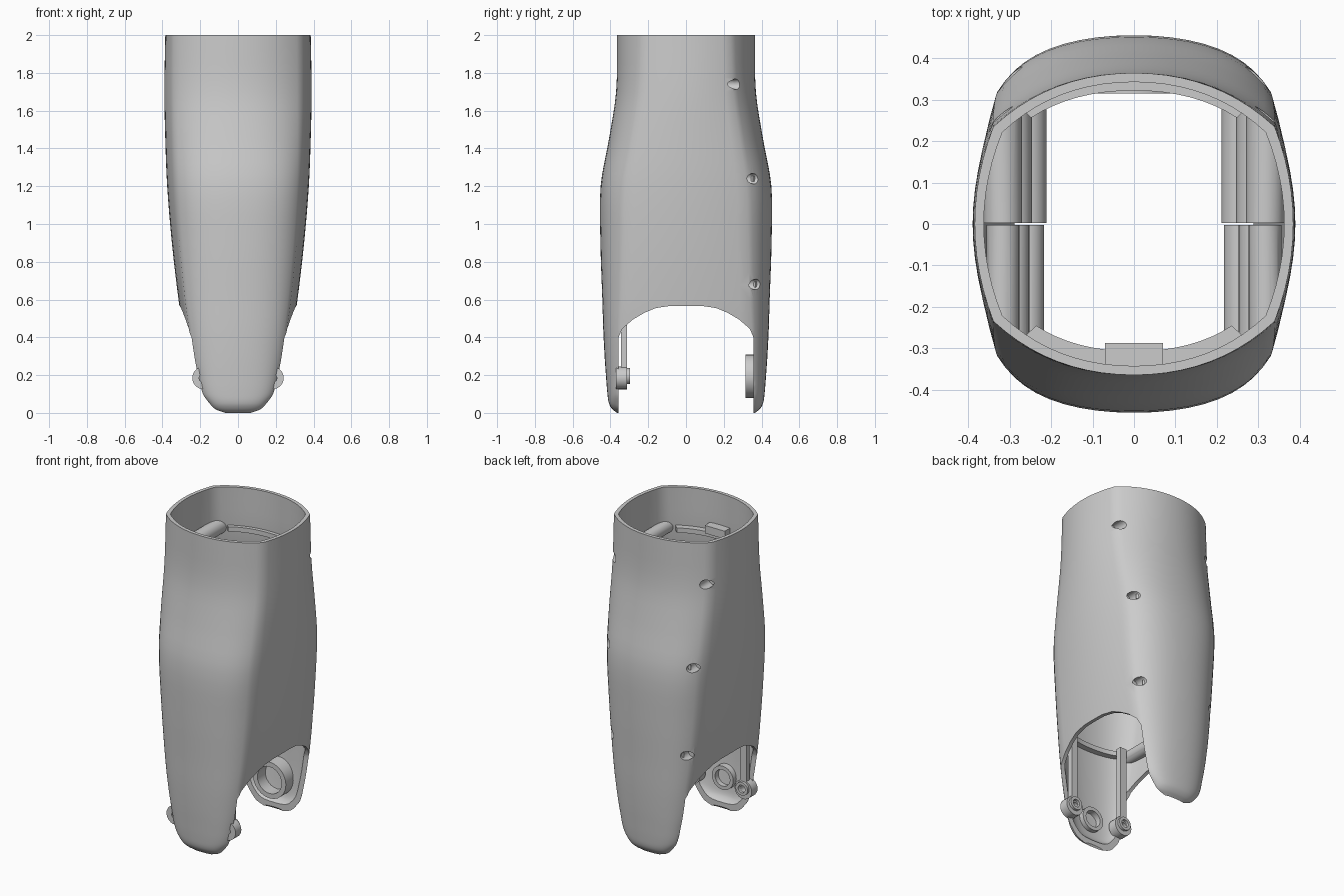
import bpy, bmesh, math
from mathutils import Vector

if "Cube" in bpy.data.objects:
    bpy.data.objects.remove(bpy.data.objects["Cube"], do_unlink=True)

grey = bpy.data.materials.new("warm_grey_plastic")
grey.use_nodes = True
grey.diffuse_color = (0.6, 0.6, 0.6, 1)
grey.node_tree.nodes["Principled BSDF"].inputs["Base Color"].default_value = (0.6, 0.6, 0.6, 1)

# Height, side half width, corner x, corner y, shoulder x, front half depth
LEVELS = [
    (0.00, .08, .07, .355, .06, .365),
    (0.02, .13, .12, .358, .10, .390),
    (0.05, .165, .15, .36, .13, .408),
    (0.10, .20, .185, .36, .15, .416),
    (0.20, .235, .213, .355, .17, .424),
    (0.30, .255, .235, .352, .18, .431),
    (0.44, .29, .258, .348, .195, .438),
    (0.60, .315, .28, .34, .21, .443),
    (0.90, .35, .31, .33, .23, .453),
    (1.20, .375, .33, .32, .25, .452),
    (1.45, .385, .338, .285, .23, .408),
    (1.70, .39, .34, .25, .21, .370),
    (2.00, .385, .34, .235, .20, .365),
]


def dims(z):
    """Smoothly interpolated section sizes at a height."""
    n = len(LEVELS)
    i = max(k for k in range(n - 1) if LEVELS[k][0] <= z)

    def slope(k, c):
        a, b = LEVELS[max(k - 1, 0)], LEVELS[min(k + 1, n - 1)]
        return (b[c] - a[c]) / (b[0] - a[0])

    p, q = LEVELS[i], LEVELS[i + 1]
    h = q[0] - p[0]
    t = (z - p[0]) / h
    return [p[c] * (2*t**3 - 3*t*t + 1) + q[c] * (3*t*t - 2*t**3)
            + h * slope(i, c) * (t**3 - 2*t*t + t) + h * slope(i + 1, c) * (t**3 - t*t)
            for c in range(1, 6)]


def quarter(z, inset=0.0):
    """Section points from the +x side round to the +y middle."""
    w, cx, cy, s, d = dims(z)
    w, cx, cy, s, d = w - inset, cx - inset, cy - inset * .6, s - inset * .5, d - inset
    pts = [(w - (w - cx) * (k / 6)**2, cy * k / 6) for k in range(6)]
    for k in range(11):
        t = k / 10
        pts.append(((1-t)**2 * cx + 2*t*(1-t) * s, (1-t)**2 * cy + (1 - (1-t)**2) * d))
    return pts


def section(z, inset=0.0, lift=0.0):
    q = quarter(z, inset)
    half = q + [(-x, y) for x, y in q[-2::-1]]
    ring = half + [(x, -y) for x, y in half[-2:0:-1]]
    return [(x, y, z + lift) for x, y in ring]


def loft(bm, rings, closed=False):
    """Bridge rings of points; either join last to first or cap both ends."""
    vs = [[bm.verts.new(p) for p in r] for r in rings]
    n = len(vs[0])
    for a, b in zip(vs, vs[1:] + (vs[:1] if closed else [])):
        for k in range(n):
            bm.faces.new((a[k], a[(k+1) % n], b[(k+1) % n], b[k]))
    if not closed:
        bm.faces.new(vs[0])
        bm.faces.new(vs[-1])


def circle(x, y, z, r, n=24):
    return [(x + r * math.cos(math.tau * k / n), y, z + r * math.sin(math.tau * k / n))
            for k in range(n)]


def rod(bm, x, z, r, y0, y1):
    loft(bm, [circle(x, y0, z, r), circle(x, y1, z, r)])


def tube(bm, x, z, r, hole, y0, y1):
    loft(bm, [circle(x, y0, z, r), circle(x, y1, z, r),
              circle(x, y1, z, hole), circle(x, y0, z, hole)], True)


def box(bm, x0, x1, y0, y1, z0, z1):
    loft(bm, [[(x0, y0, z), (x1, y0, z), (x1, y1, z), (x0, y1, z)] for z in (z0, z1)])


def finish(name, bm):
    bmesh.ops.recalc_face_normals(bm, faces=bm.faces)
    me = bpy.data.meshes.new(name)
    bm.to_mesh(me)
    bm.free()
    me.materials.append(grey)
    ob = bpy.data.objects.new(name, me)
    bpy.context.collection.objects.link(ob)
    return ob


def select(ob):
    bpy.ops.object.select_all(action='DESELECT')
    ob.select_set(True)
    bpy.context.view_layer.objects.active = ob


def cut(ob, tool, operation='DIFFERENCE'):
    select(ob)
    m = ob.modifiers.new("cut", 'BOOLEAN')
    m.operation, m.object, m.solver = operation, tool, 'EXACT'
    bpy.ops.object.modifier_apply(modifier=m.name)


def smooth(ob):
    select(ob)
    bpy.ops.object.shade_smooth_by_angle(angle=math.radians(32))


heights = [a[0] + (b[0] - a[0]) * k / 4 for a, b in zip(LEVELS, LEVELS[1:]) for k in range(4)] + [2.0]

# Hollow shell: outer wall up, inner wall back down
bm = bmesh.new()
outer = [section(z) for z in heights]
inner = [section(z, .022, .03 * max(0, 1 - z / .3)) for z in reversed(heights)]
loft(bm, outer + inner, True)
shell = finish("shell", bm)

# Solid core used to trim the inside parts to the wall
bm = bmesh.new()
loft(bm, [section(z, .011) for z in heights])
core = finish("core_cutter", bm)

# Arched opening through both sides
bm = bmesh.new()
arch = [(.357, -.1), (.357, .40), (.338, .445), (.28, .495), (.22, .53), (.16, .555), (.08, .567)]
arch += [(-y, z) for y, z in reversed(arch)]
loft(bm, [[(x, y, z) for y, z in arch] for x in (-1, 1)])
opening = finish("opening_cutter", bm)

# Screw positions: x, height, depth of the hole floor
SCREWS = [(.322, 1.74, .19), (.298, 1.24, .29), (.262, .68, .31)]
bm = bmesh.new()
for x, z, floor in SCREWS:
    for side in (-1, 1):
        rod(bm, side * x, z, .028, floor, .7)
holes = finish("hole_cutter", bm)

# Screw bosses running front to back, split in the middle
bm = bmesh.new()
for x, z, floor in SCREWS:
    for side in (-1, 1):
        rod(bm, side * (x - .005), z, .046, .003, .6)
        rod(bm, side * (x - .005), z, .040, -.6, -.003)
bosses = finish("screw_bosses", bm)

cut(shell, opening)
cut(shell, holes)
cut(bosses, core, 'INTERSECT')
cut(bosses, holes)
for tool in (core, opening, holes):
    bpy.data.objects.remove(tool, do_unlink=True)

# Stiffening ribs along the front and back inner walls
bm = bmesh.new()
for x, z, floor in SCREWS:
    for face in (-1, 1):
        depth = .045 if face > 0 else .06
        arcs = []
        for inset in (.012, depth):
            q = quarter(z, inset)[8:]
            arcs.append([(px, py * face) for px, py in q + [(-a, b) for a, b in q[-2::-1]]])
        loft(bm, [[(*a, z - .015), (*a, z + .015), (*b, z + .015), (*b, z - .015)]
                  for a, b in zip(*arcs)])
ribs = finish("inner_ribs", bm)

# Clip on the front inner wall
bm = bmesh.new()
box(bm, -.07, .07, -.355, -.288, 1.75, 1.80)
box(bm, -.025, .025, -.365, -.325, 1.6, 1.76)
finish("front_clip", bm)

# Pair of hanging arms with eyelets inside the front panel
for side, name in ((1, "left_arm"), (-1, "right_arm")):
    x = side * .182
    bm = bmesh.new()
    box(bm, x - .022, x + .022, -.345, -.312, .235, .7)
    tube(bm, x, .185, .06, .024, -.37, -.312)
    tube(bm, x, .195, .042, .024, -.312, -.296)
    smooth(finish(name, bm))

# Round sockets on the panel insides
bm = bmesh.new()
tube(bm, 0, .195, .115, .085, .315, .408)
smooth(finish("back_socket", bm))
bm = bmesh.new()
tube(bm, 0, .19, .075, .052, -.408, -.365)
smooth(finish("front_socket", bm))

for ob in (shell, bosses, ribs):
    smooth(ob)
